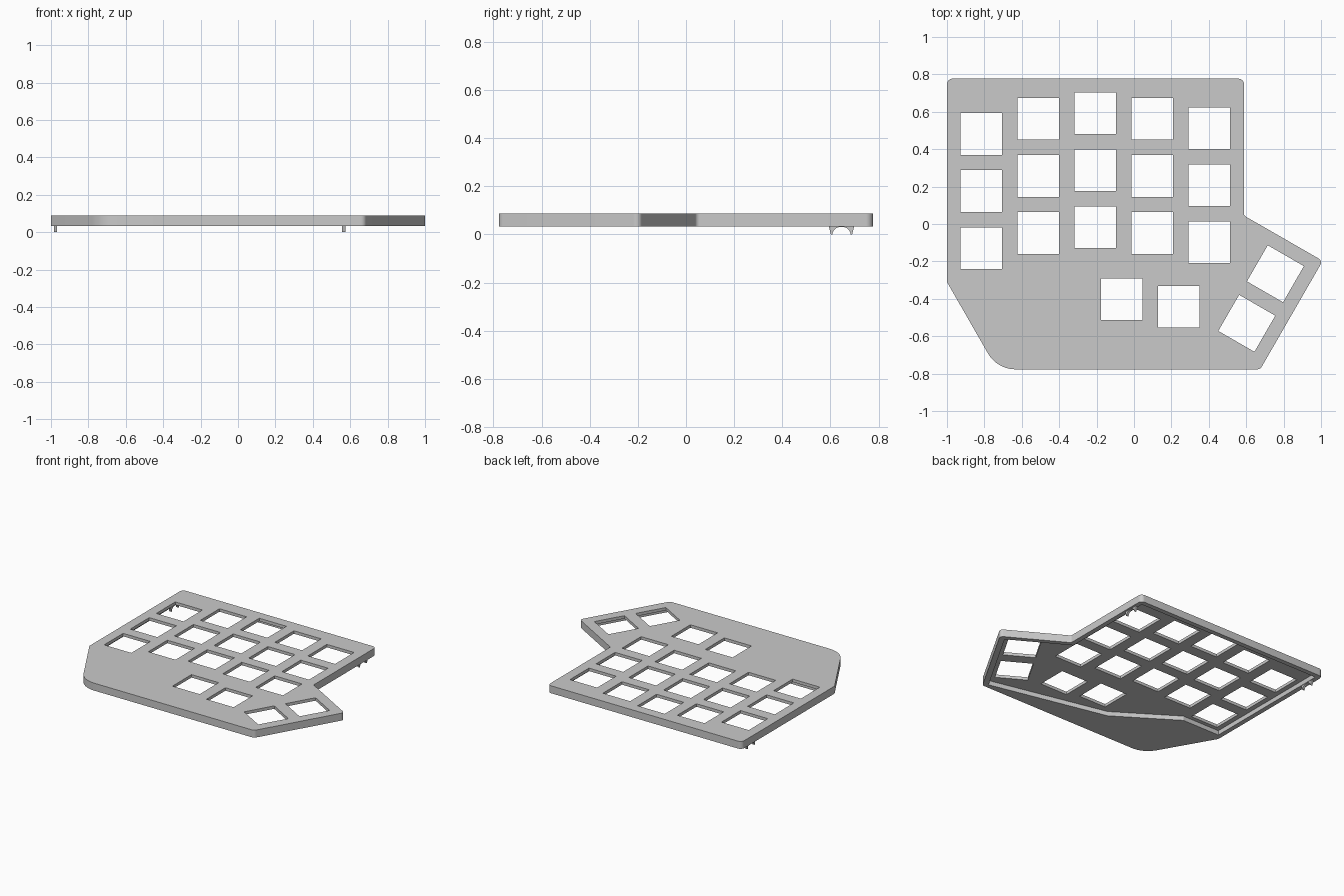
import bpy, bmesh, math
from mathutils import Vector, Matrix

if "Cube" in bpy.data.objects:
    bpy.data.objects.remove(bpy.data.objects["Cube"], do_unlink=True)

BOTTOM, CEILING, TOP = 0.033, 0.066, 0.088
KEY = 0.223

grey = bpy.data.materials.new("plain grey")
grey.use_nodes = True
grey.diffuse_color = (0.59, 0.59, 0.59, 1)
grey.node_tree.nodes["Principled BSDF"].inputs["Base Color"].default_value = (0.59, 0.59, 0.59, 1)


def rounded(corners, steps=10):
    """Polygon with each (x, y, radius) corner turned into an arc."""
    out = []
    n = len(corners)
    for i, (x, y, r) in enumerate(corners):
        c = Vector((x, y))
        u = (Vector(corners[i - 1][:2]) - c).normalized()
        v = (Vector(corners[(i + 1) % n][:2]) - c).normalized()
        if r == 0:
            out.append(c)
            continue
        half = u.angle(v) / 2
        t = r / math.tan(half)
        centre = c + (u + v).normalized() * (r / math.sin(half))
        a, b = c + u * t - centre, c + v * t - centre
        # Blend the two tangent directions and push back out to the radius
        out += [centre + a.lerp(b, k / steps).normalized() * r for k in range(steps + 1)]
    return out


def add_prism(bm, points, depth):
    """Extrude a closed loop of 3D points along depth."""
    face = bm.faces.new([bm.verts.new(p) for p in points])
    res = bmesh.ops.extrude_face_region(bm, geom=[face], use_keep_orig=True)
    verts = [g for g in res["geom"] if isinstance(g, bmesh.types.BMVert)]
    bmesh.ops.translate(bm, verts=verts, vec=depth)


def finish(name, bm):
    bmesh.ops.recalc_face_normals(bm, faces=bm.faces[:])
    mesh = bpy.data.meshes.new(name)
    bm.to_mesh(mesh)
    bm.free()
    mesh.materials.append(grey)
    obj = bpy.data.objects.new(name, mesh)
    bpy.context.collection.objects.link(obj)
    return obj


def flat_prism(name, points, z0, z1):
    bm = bmesh.new()
    add_prism(bm, [(p[0], p[1], z0) for p in points], (0, 0, z1 - z0))
    return finish(name, bm)


def activate(obj):
    bpy.ops.object.select_all(action="DESELECT")
    obj.select_set(True)
    bpy.context.view_layer.objects.active = obj


def cut(target, cutter):
    mod = target.modifiers.new("cut", "BOOLEAN")
    mod.operation, mod.solver, mod.object = "DIFFERENCE", "EXACT", cutter
    cutter.hide_render = True
    activate(target)
    bpy.ops.object.modifier_apply(modifier=mod.name)
    bpy.data.objects.remove(cutter, do_unlink=True)


# Case body
outline = [(-1, 0.777, 0.03), (0.588, 0.777, 0.03), (0.588, 0.045, 0.02),
           (1.009, -0.197, 0.025), (0.675, -0.777, 0.03),
           (-0.732, -0.777, 0.17), (-1, -0.31, 0.03)]
case = flat_prism("key_plate", rounded(outline), BOTTOM, TOP)

# Hollow underside, leaving a rim and a solid palm area
pocket = [(-0.965, 0.742, 0.01), (0.553, 0.742, 0.01), (0.553, 0.026, 0),
          (0.959, -0.208, 0.01), (0.649, -0.745, 0), (-0.23, -0.55, 0),
          (-0.66, -0.27, 0), (-0.965, -0.27, 0)]
cut(case, flat_prism("pocket_cutter", rounded(pocket, 4), -0.1, CEILING))

# Key openings: five staggered columns of three, then four thumb keys
keys = []
for col, mid in enumerate((0.176, 0.257, 0.287, 0.257, 0.207)):
    for row in (-1, 0, 1):
        keys.append((-0.817 + 0.305 * col, mid + 0.305 * row, 0))
keys += [(-0.066, -0.402, 0), (0.24, -0.442, 0), (0.756, -0.266, -30), (0.603, -0.531, -30)]
bm = bmesh.new()
for x, y, angle in keys:
    place = (Matrix.Translation((x, y, 0.06)) @ Matrix.Rotation(math.radians(angle), 4, "Z")
             @ Matrix.Diagonal((KEY, KEY, 0.3, 1)))
    bmesh.ops.create_cube(bm, size=1, matrix=place)
cut(case, finish("key_cutter", bm))

activate(case)
bpy.ops.object.shade_smooth_by_angle(angle=math.radians(30))

# Clips under the left and right rims: two prongs joined by an arch
arch = [(0.646 + 0.038 * math.cos(a), 0.032 * math.sin(a))
        for a in (math.pi * k / 12 for k in range(13))]
profile = [(0.602, 0), (0.592, 0.04), (0.7, 0.04), (0.69, 0)] + arch
for name, x in (("right_clip", -0.985), ("left_clip", 0.557)):
    bm = bmesh.new()
    add_prism(bm, [(x, y, z) for y, z in profile], (0.017, 0, 0))
    clip = finish(name, bm)
    activate(clip)
    bpy.ops.object.shade_smooth_by_angle(angle=math.radians(30))
